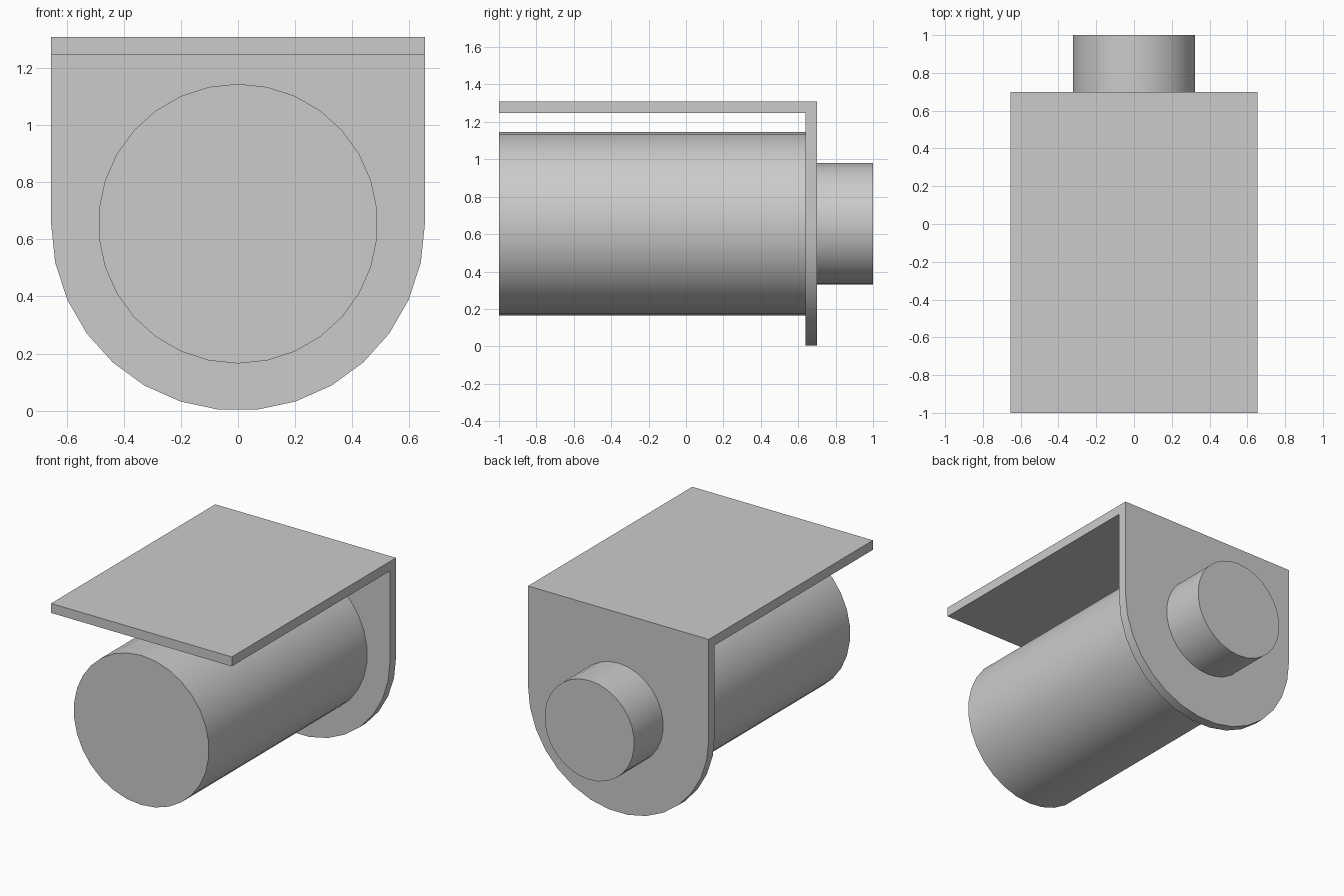
import bpy, bmesh
from math import cos, sin, pi, radians
from mathutils import Matrix, Vector

cube = bpy.data.objects.get("Cube")
if cube:
    bpy.data.objects.remove(cube, do_unlink=True)

R = 0.655           # bracket half width, also the axis height
TOP = 2 * R
THICK = 0.062
BACK = 0.70
FRONT = -1.0

grey = bpy.data.materials.new("plain grey")
grey.use_nodes = True
colour = (0.6, 0.6, 0.6, 1)
grey.diffuse_color = colour
grey.node_tree.nodes["Principled BSDF"].inputs["Base Color"].default_value = colour


def finish(bm, name):
    bmesh.ops.recalc_face_normals(bm, faces=bm.faces)
    mesh = bpy.data.meshes.new(name)
    bm.to_mesh(mesh)
    bm.free()
    obj = bpy.data.objects.new(name, mesh)
    bpy.context.collection.objects.link(obj)
    mesh.materials.append(grey)
    bpy.ops.object.select_all(action="DESELECT")
    obj.select_set(True)
    bpy.context.view_layer.objects.active = obj
    bpy.ops.object.shade_smooth_by_angle(angle=radians(30))
    return obj


def cylinder(name, radius, y0, y1, sides=30):
    bm = bmesh.new()
    # turned so that a corner lies straight up
    place = Matrix.Translation((0, (y0 + y1) / 2, R)) @ Matrix.Rotation(pi / 2, 4, "X")
    bmesh.ops.create_cone(bm, cap_ends=True, segments=sides, radius1=radius,
                          radius2=radius, depth=y1 - y0, matrix=place)
    return finish(bm, name)


def extrude(bm, face, distance):
    result = bmesh.ops.extrude_face_region(bm, geom=[face], use_keep_orig=False)["geom"]
    verts = [g for g in result if isinstance(g, bmesh.types.BMVert)]
    bmesh.ops.translate(bm, vec=Vector((0, distance, 0)), verts=verts)


# Bracket: round-bottomed back plate with a shelf growing forward from its top
bm = bmesh.new()
outline = [(R * cos(pi + pi * i / 15), R + R * sin(pi + pi * i / 15)) for i in range(16)]
outline += [(R, TOP - THICK), (R, TOP), (-R, TOP), (-R, TOP - THICK)]
plate = bm.faces.new([bm.verts.new((x, BACK, z)) for x, z in outline])
result = bmesh.ops.extrude_face_region(bm, geom=[plate], use_keep_orig=True)["geom"]
verts = [g for g in result if isinstance(g, bmesh.types.BMVert)]
bmesh.ops.translate(bm, vec=(0, -THICK, 0), verts=verts)
inner = next(g for g in result if isinstance(g, bmesh.types.BMFace))
ends = [v for v in inner.verts if abs(v.co.z - (TOP - THICK)) < 1e-4]
strip, _ = bmesh.utils.face_split(inner, ends[0], ends[1])
shelf_end = max((f for f in bm.faces if all(abs(v.co.y - BACK + THICK) < 1e-4 for v in f.verts)),
                key=lambda f: f.calc_center_median().z)
extrude(bm, shelf_end, FRONT - BACK + THICK)
bmesh.ops.dissolve_limit(bm, angle_limit=radians(1), verts=bm.verts, edges=bm.edges)
finish(bm, "bracket")

# Main body in front of the plate, short hub behind it
cylinder("main_cylinder", 0.49, FRONT, BACK - THICK)
cylinder("rear_hub", 0.325, BACK, 1.0)
